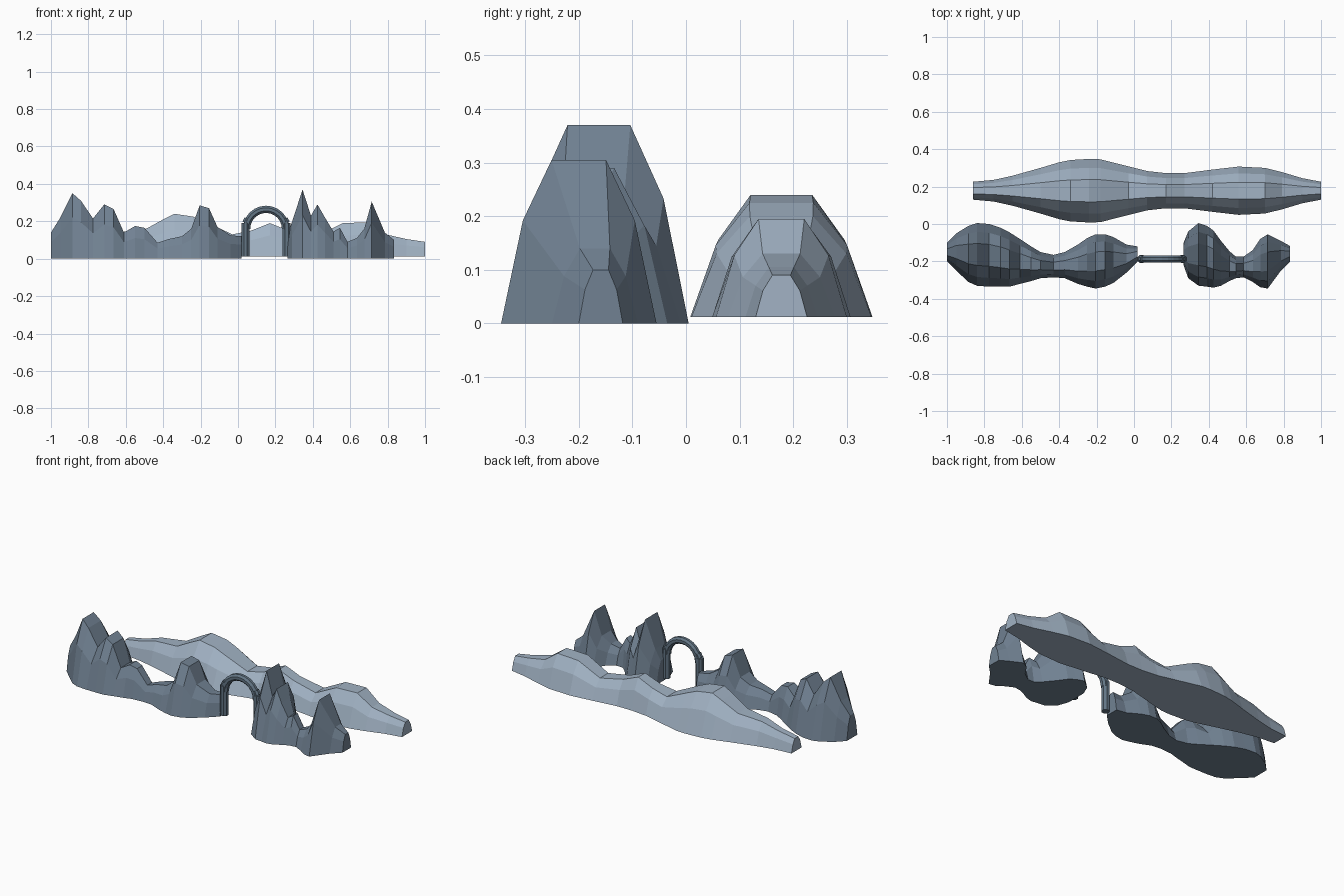
import bpy
import math
from mathutils import Vector

cube = bpy.data.objects.get("Cube")
if cube:
    bpy.data.objects.remove(cube, do_unlink=True)


def make_material(name, rgb):
    material = bpy.data.materials.new(name)
    material.use_nodes = True
    color = (*rgb, 1.0)
    material.diffuse_color = color
    material.node_tree.nodes["Principled BSDF"].inputs["Base Color"].default_value = color
    return material


def make_object(name, verts, faces, material):
    mesh = bpy.data.meshes.new(name)
    mesh.from_pydata(verts, [], faces)
    mesh.materials.append(material)
    mesh.update()
    obj = bpy.data.objects.new(name, mesh)
    bpy.context.collection.objects.link(obj)
    return obj


def loft(name, rings, material):
    """Skin a row of equal rings and cap both ends."""
    size = len(rings[0])
    verts = [point for ring in rings for point in ring]
    faces = []
    for i in range(len(rings) - 1):
        for j in range(size):
            k = (j + 1) % size
            a, b = i * size, (i + 1) * size
            faces.append((a + j, b + j, b + k, a + k))
    faces.append(tuple(range(size)))
    last = (len(rings) - 1) * size
    faces.append(tuple(last + j for j in reversed(range(size))))
    return make_object(name, verts, faces, material)


# Share of the half width and of the height at foot, shoulder and crest
SLOPE = ((1, 0), (0.72, 0.63), (0.35, 1))


def mountain_range(name, stations, material, ground=0.0):
    """Each station is x, crest height, front edge and back edge."""
    rings = []
    for x, crest, front, back in stations:
        middle, half = (front + back) / 2, (back - front) / 2
        rise = crest - ground
        near = [(x, middle - half * w, ground + rise * h) for w, h in SLOPE]
        far = [(x, middle + half * w, ground + rise * h) for w, h in reversed(SLOPE)]
        rings.append(near + far)
    return loft(name, rings, material)


def tube(name, path, radius, material, sides=8):
    """Tube along a path lying in an upright plane facing the front."""
    rings = []
    depth = Vector((0, 1, 0))
    for i, point in enumerate(path):
        before, after = path[max(i - 1, 0)], path[min(i + 1, len(path) - 1)]
        side = depth.cross((after - before).normalized())
        angles = [math.tau * (j + 0.5) / sides for j in range(sides)]
        rings.append([point + radius * (math.cos(a) * side + math.sin(a) * depth)
                      for a in angles])
    return loft(name, rings, material)


near_rock = make_material("slate blue rock", (0.165, 0.222, 0.29))
far_rock = make_material("pale blue rock", (0.36, 0.45, 0.555))
arch_stone = make_material("dark slate stone", (0.125, 0.18, 0.235))

# Distant ridge, symmetrical about its own centre line
ridge_line = 0.178
ridge = [
    (-0.86, 0.09, 0.048), (-0.75, 0.11, 0.058), (-0.65, 0.14, 0.08),
    (-0.5, 0.155, 0.122), (-0.4, 0.21, 0.152), (-0.34, 0.24, 0.164),
    (-0.24, 0.225, 0.17), (-0.18, 0.2, 0.168), (-0.03, 0.13, 0.13),
    (0.07, 0.15, 0.105), (0.17, 0.19, 0.094), (0.27, 0.15, 0.094),
    (0.42, 0.12, 0.113), (0.56, 0.19, 0.129), (0.7, 0.195, 0.122),
    (0.79, 0.13, 0.1), (0.9, 0.105, 0.067), (1, 0.09, 0.048),
]
mountain_range("distant_ridge",
               [(x, z, ridge_line - w, ridge_line + w) for x, z, w in ridge],
               far_rock, ground=0.012)

# Longer foreground range on the right
mountain_range("right_mountain_range", [
    (-1, 0.14, -0.2, -0.1), (-0.95, 0.22, -0.25, -0.05),
    (-0.885, 0.35, -0.31, -0.01), (-0.84, 0.31, -0.33, 0.005),
    (-0.775, 0.215, -0.335, 0), (-0.715, 0.29, -0.335, -0.02),
    (-0.665, 0.265, -0.335, -0.045), (-0.61, 0.14, -0.32, -0.08),
    (-0.55, 0.175, -0.305, -0.12), (-0.5, 0.165, -0.29, -0.15),
    (-0.43, 0.085, -0.285, -0.165), (-0.37, 0.105, -0.29, -0.15),
    (-0.3, 0.12, -0.32, -0.11), (-0.25, 0.16, -0.335, -0.075),
    (-0.205, 0.285, -0.345, -0.055), (-0.155, 0.27, -0.335, -0.055),
    (-0.11, 0.17, -0.315, -0.07), (-0.04, 0.125, -0.26, -0.11),
    (0.02, 0.12, -0.2, -0.12),
], near_rock)

# Shorter foreground range on the left
mountain_range("left_mountain_range", [
    (0.265, 0.13, -0.22, -0.1), (0.29, 0.2, -0.29, -0.04),
    (0.345, 0.37, -0.33, 0.005), (0.39, 0.23, -0.335, -0.01),
    (0.425, 0.29, -0.34, -0.035), (0.465, 0.22, -0.33, -0.09),
    (0.51, 0.145, -0.305, -0.145), (0.545, 0.165, -0.29, -0.175),
    (0.585, 0.09, -0.285, -0.175), (0.635, 0.11, -0.31, -0.14),
    (0.675, 0.16, -0.338, -0.08), (0.715, 0.305, -0.345, -0.055),
    (0.785, 0.14, -0.25, -0.09), (0.835, 0.1, -0.2, -0.118),
], near_rock)

# Arch bridging the gap between the foreground ranges
centre = Vector((0.15, -0.187, 0.16))
span = 0.104
arc = [centre + span * Vector((-math.cos(a), 0, math.sin(a)))
       for a in (math.pi * i / 12 for i in range(13))]
tube("arch_span", arc, 0.021, arch_stone)
for side, direction in (("right", -1), ("left", 1)):
    foot = centre + Vector((direction * 0.11, 0, 0))
    foot.z = 0.012
    head = foot.copy()
    head.z = 0.19
    tube(side + "_arch_column", [foot, head], 0.023, arch_stone)
    # Tapered shoulder easing the column into the span
    cap = head + Vector((-direction * 0.012, 0, 0.022))
    tube(side + "_arch_shoulder", [head, cap], 0.02, arch_stone)
